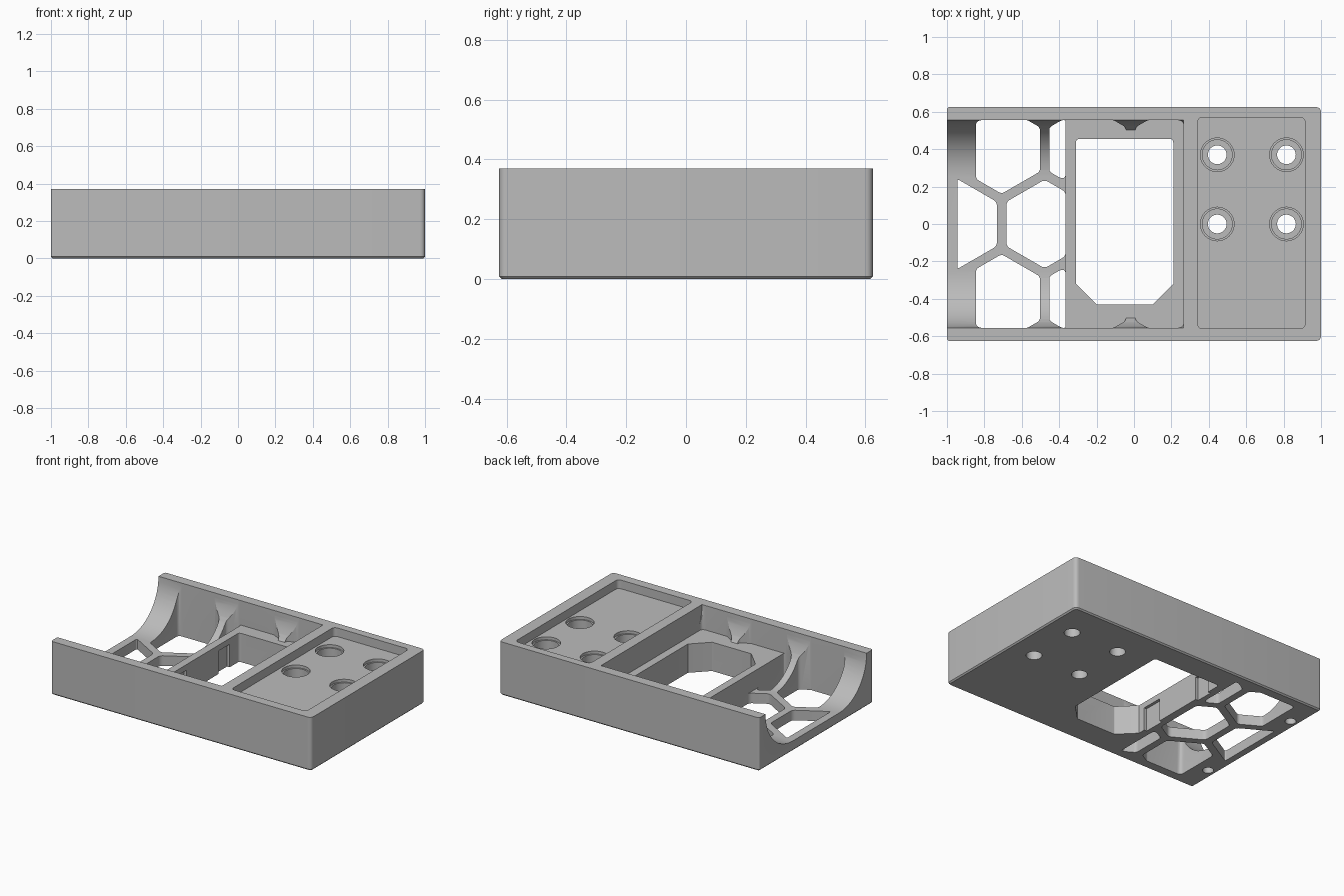
import bpy, bmesh, math
from mathutils import Vector

if "Cube" in bpy.data.objects:
    bpy.data.objects.remove(bpy.data.objects["Cube"], do_unlink=True)

grey = bpy.data.materials.new("plain_grey")
grey.use_nodes = True
colour = (0.5, 0.5, 0.5, 1)
grey.diffuse_color = colour
grey.node_tree.nodes["Principled BSDF"].inputs["Base Color"].default_value = colour

HEIGHT, WALL_Y, PLATE_X, PLATE_Z = 0.37, 0.555, -0.365, 0.2
OVER = HEIGHT + 0.1


def rect(x0, x1, y0, y1):
    return [Vector(p) for p in ((x0, y0), (x1, y0), (x1, y1), (x0, y1))]


def circle(x, y, r, n=32):
    return [Vector((x + r * math.cos(math.tau * i / n),
                    y + r * math.sin(math.tau * i / n))) for i in range(n)]


def clip(poly, axis, limit, sign):
    """Keep the part of a polygon where sign * coordinate <= sign * limit."""
    out = []
    for i, a in enumerate(poly):
        b = poly[(i + 1) % len(poly)]
        da, db = sign * (a[axis] - limit), sign * (b[axis] - limit)
        if da <= 0:
            out.append(a)
        if da * db < 0:
            out.append(a.lerp(b, da / (da - db)))
    return out


def clip_rect(poly, x0, x1, y0, y1):
    for axis, limit, sign in ((0, x0, -1), (0, x1, 1), (1, y0, -1), (1, y1, 1)):
        poly = clip(poly, axis, limit, sign)
    return poly


def rounded(poly, radii, steps=5):
    """Replace every corner by a short curve."""
    if isinstance(radii, float):
        radii = [radii] * len(poly)
    out = []
    for i, p in enumerate(poly):
        a, b = poly[i - 1] - p, poly[(i + 1) % len(poly)] - p
        d = min(radii[i] / math.tan(a.angle(b) / 2), 0.45 * a.length, 0.45 * b.length)
        s, e = p + a.normalized() * d, p + b.normalized() * d
        for k in range(steps + 1):
            t = k / steps
            out.append(s * (1 - t) ** 2 + p * 2 * t * (1 - t) + e * t * t)
    return out


def prism(name, points, low, high, along="z", chamfer=0.0):
    bm = bmesh.new()
    place = (lambda p: (p[0], p[1], low)) if along == "z" else (lambda p: (low, p[0], p[1]))
    base = bm.faces.new([bm.verts.new(place(p)) for p in points])
    shift = (0, 0, high - low) if along == "z" else (high - low, 0, 0)
    ext = bmesh.ops.extrude_face_region(bm, geom=[base], use_keep_orig=True)
    bmesh.ops.translate(bm, vec=shift,
                        verts=[v for v in ext["geom"] if isinstance(v, bmesh.types.BMVert)])
    bmesh.ops.recalc_face_normals(bm, faces=bm.faces[:])
    if chamfer:
        edges = [e for e in bm.edges if all(abs(v.co.z - low) < 1e-5 for v in e.verts)]
        bmesh.ops.bevel(bm, geom=edges, offset=chamfer, segments=1, affect='EDGES')
    mesh = bpy.data.meshes.new(name)
    bm.to_mesh(mesh)
    bm.free()
    obj = bpy.data.objects.new(name, mesh)
    bpy.context.collection.objects.link(obj)
    return obj


# Outer block
tray = prism("tray_body", rounded(rect(-1, 1, -0.625, 0.625), [0.015, 0.03, 0.03, 0.015]),
             0, HEIGHT, chamfer=0.009)
tray.data.materials.append(grey)
bpy.context.view_layer.objects.active = tray
tray.select_set(True)


def cut(points, low, high, along="z"):
    cutter = prism("cutter", points, low, high, along)
    cutter.hide_render = True
    mod = tray.modifiers.new("cut", 'BOOLEAN')
    mod.operation, mod.solver, mod.object = 'DIFFERENCE', 'EXACT', cutter
    bpy.ops.object.modifier_apply(modifier=mod.name)
    mesh = cutter.data
    bpy.data.objects.remove(cutter, do_unlink=True)
    bpy.data.meshes.remove(mesh)


# Coved channel, open at one end, with a raised plate at the other
FLOOR, RADIUS = 0.07, 0.3
side = [(WALL_Y - RADIUS + RADIUS * math.sin(a), FLOOR + RADIUS - RADIUS * math.cos(a))
        for a in (math.pi / 2 * i / 14 for i in range(15))]


def channel(points):
    right = points + [(WALL_Y, OVER)]
    return right + [(-y, z) for y, z in reversed(right)]


cut(channel(side), -1.1, PLATE_X, "x")
i = next(k for k, p in enumerate(side) if p[1] > PLATE_Z)
(y0, z0), (y1, z1) = side[i - 1], side[i]
start = (y0 + (y1 - y0) * (PLATE_Z - z0) / (z1 - z0), PLATE_Z)
cut(channel([start] + side[i:]), PLATE_X - 0.01, 0.265, "x")

# Honeycomb openings; over the plate they only trim the cove, leaving fins
PITCH, HALF = 0.46, 0.205
ROW = PITCH * math.sqrt(3) / 2


def hexagon(x, y):
    r = HALF / math.cos(math.pi / 6)
    return [Vector((x + r * math.sin(math.tau * k / 6), y - r * math.cos(math.tau * k / 6)))
            for k in range(6)]


for x in (-0.938, -0.478):
    cut(rounded(clip_rect(hexagon(x, 0), -0.945, PLATE_X, -1, 1), 0.04), -0.1, OVER)
for s in (-1, 1):
    for col in range(3):
        shape = hexagon(-0.708 + col * PITCH, s * ROW)
        if col < 2:
            low = clip_rect(shape, -0.845, PLATE_X, -WALL_Y, WALL_Y)
            cut(rounded(low, 0.03), -0.1, OVER)
        if col > 0:
            high = clip_rect(shape, -1, 0.265, -WALL_Y, WALL_Y)
            cut(rounded(high, 0.03), PLATE_Z, OVER)

# Window through the plate, with two chamfered corners
window = [Vector(p) for p in ((-0.2, -0.43), (0.1, -0.43), (0.21, -0.32),
                              (0.21, 0.455), (-0.31, 0.455), (-0.31, -0.32))]
cut(rounded(window, [0.003, 0.003, 0.003, 0.02, 0.02, 0.003]), -0.1, OVER)

# Shallow recesses in the window wall, under the plate edge
for y0, y1 in ((-0.27, -0.12), (0.23, 0.35)):
    cut(rect(-0.33, -0.29, y0, y1), -0.1, 0.16)

# Shallow rounded pocket with four counterbored holes
POCKET_Z = 0.31
cut(rounded(rect(0.34, 0.915, -0.56, 0.57), 0.03), POCKET_Z, OVER)
for x in (0.445, 0.815):
    for y in (0.0, 0.37):
        cut(circle(x, y, 0.09), POCKET_Z - 0.02, OVER)
        cut(circle(x, y, 0.08), 0.12, OVER)
        cut(circle(x, y, 0.05), -0.1, OVER)

# Blind holes in the underside
for y in (-0.4, 0.4):
    cut(circle(-0.94, y, 0.035), -0.1, 0.05)

bpy.ops.object.shade_smooth_by_angle(angle=math.radians(30))
